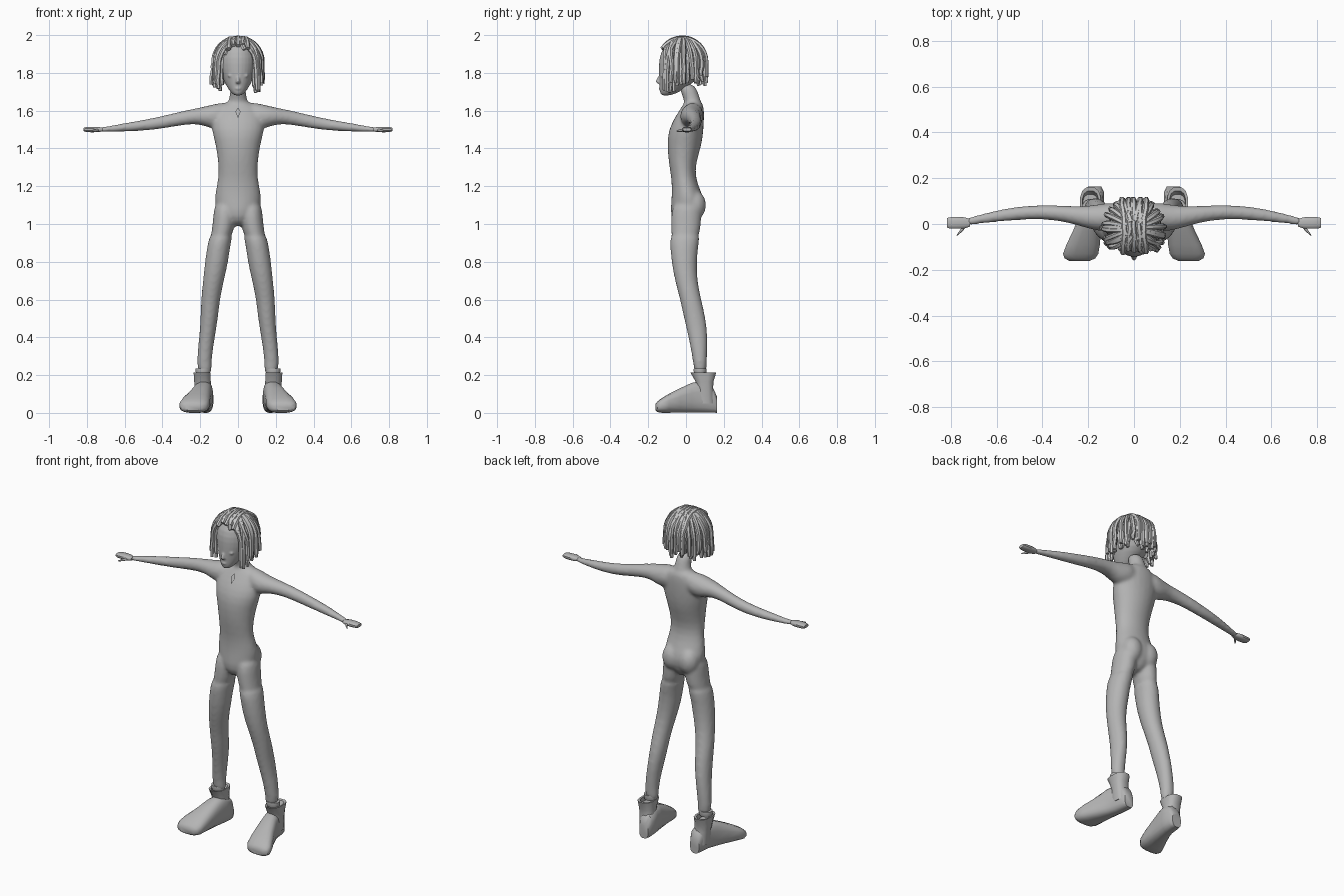
import bpy, bmesh, math, random
from mathutils import Vector

random.seed(4)
if "Cube" in bpy.data.objects:
    bpy.data.objects.remove(bpy.data.objects["Cube"])


def material(name, shade):
    mat = bpy.data.materials.new(name)
    mat.use_nodes = True
    colour = (shade, shade, shade, 1)
    mat.diffuse_color = colour
    mat.node_tree.nodes["Principled BSDF"].inputs["Base Color"].default_value = colour
    return mat


grey = material("plain grey", 0.46)
pale = material("pale grey", 0.58)


def select(objects):
    bpy.ops.object.select_all(action="DESELECT")
    for obj in objects:
        obj.select_set(True)
    bpy.context.view_layer.objects.active = objects[0]


def finish(name, bm, mirror=False, subdivide=True):
    bmesh.ops.recalc_face_normals(bm, faces=bm.faces)
    mesh = bpy.data.meshes.new(name)
    bm.to_mesh(mesh)
    bm.free()
    obj = bpy.data.objects.new(name, mesh)
    bpy.context.collection.objects.link(obj)
    mesh.materials.append(grey)
    if mirror:
        obj.modifiers.new("mirror", "MIRROR").use_mirror_merge = False
    if subdivide:
        obj.modifiers.new("smooth", "SUBSURF").levels = 1
        mesh.shade_smooth()
    else:
        select([obj])
        bpy.ops.object.shade_smooth_by_angle(angle=math.radians(40))
    return obj


def loft(name, rings, axis="Z", sides=12, power=1.0, mirror=False, subdivide=True):
    """Each ring is (x, y, z, radius a, radius b), across the given axis."""
    bm = bmesh.new()
    loops = []
    grow = 1.045 if subdivide else 1.0
    for x, y, z, ra, rb in rings:
        loop = []
        for i in range(sides):
            t = math.tau * (i + 0.5) / sides
            c, s = math.cos(t), math.sin(t)
            u = math.copysign(abs(c) ** power, c) * ra * grow
            v = math.copysign(abs(s) ** power, s) * rb * grow
            offset = {"Z": (u, v, 0), "X": (0, u, v), "Y": (u, 0, v)}[axis]
            loop.append(bm.verts.new(Vector((x, y, z)) + Vector(offset)))
        loops.append(loop)
    for low, high in zip(loops, loops[1:]):
        for i in range(sides):
            j = (i + 1) % sides
            bm.faces.new((low[i], low[j], high[j], high[i]))
    bm.faces.new(loops[0])
    bm.faces.new(loops[-1])
    return finish(name, bm, mirror, subdivide)


def ball(name, centre, radii, mirror=False):
    bm = bmesh.new()
    bmesh.ops.create_uvsphere(bm, u_segments=12, v_segments=8, radius=1)
    bmesh.ops.scale(bm, vec=radii, verts=bm.verts)
    bmesh.ops.translate(bm, vec=centre, verts=bm.verts)
    return finish(name, bm, mirror)


def fuse(name, parts, voxel, rounds):
    """Join overlapping parts into one skin with soft transitions."""
    select(parts)
    bpy.ops.object.convert(target="MESH")
    bpy.ops.object.join()
    obj = bpy.context.object
    obj.name = name
    remesh = obj.modifiers.new("skin", "REMESH")
    remesh.mode = "VOXEL"
    remesh.voxel_size = voxel
    remesh.use_smooth_shade = True
    soften = obj.modifiers.new("soften", "SMOOTH")
    soften.factor = .5
    soften.iterations = rounds


# Body suit, hips, legs, arms and neck, fused into one skin
torso = loft("torso", [
    (0, 0, .985, .02, .045), (0, 0, 1.04, .095, .085), (0, .014, 1.11, .127, .092),
    (0, 0, 1.18, .118, .074), (0, -.014, 1.25, .102, .064), (0, -.02, 1.32, .104, .071),
    (0, -.008, 1.42, .117, .092), (0, 0, 1.5, .142, .093), (0, .02, 1.57, .138, .076),
    (0, .035, 1.615, .115, .06), (0, .04, 1.655, .055, .045)])
buttock = ball("buttock", (.055, .046, 1.1), (.065, .064, .08), mirror=True)
leg = loft("leg", [
    (.17, .076, .2, .037, .032), (.183, .075, .26, .039, .035), (.164, .065, .4, .041, .051),
    (.152, .047, .5, .046, .058), (.146, .025, .6, .05, .056), (.13, 0, .7, .055, .059),
    (.113, -.01, .8, .062, .067), (.1, -.01, .9, .06, .076), (.083, 0, .96, .063, .082)],
    mirror=True)
hip = loft("hip", [
    (.1, -.01, .9, .053, .07), (.079, 0, .97, .058, .077),
    (.071, 0, 1.04, .06, .082), (.067, .01, 1.13, .056, .074)], mirror=True)
arm = loft("arm", [
    (.03, .04, 1.585, .045, .06), (.1, .033, 1.574, .062, .068), (.15, .027, 1.567, .06, .061),
    (.21, .03, 1.574, .047, .041), (.3, .045, 1.56, .035, .037), (.4, .053, 1.538, .031, .034),
    (.5, .048, 1.522, .03, .029), (.6, .035, 1.512, .026, .023),
    (.7, .016, 1.5, .018, .015), (.735, .008, 1.5, .02, .014)], axis="X", mirror=True)
neck = loft("neck", [
    (0, .045, 1.57, .07, .05), (0, .04, 1.635, .055, .046), (0, .028, 1.67, .043, .043),
    (0, 0, 1.75, .043, .05)])
fuse("body", [torso, buttock, leg, hip, arm, neck], .009, 9)

# Boots: foot, shaft, rim and the cuff above
loft("boot_foot", [
    (.172, .163, .045, .03, .045), (.172, .14, .07, .042, .07), (.178, .08, .085, .046, .085),
    (.19, .03, .08, .052, .08), (.205, -.03, .066, .062, .066),
    (.222, -.09, .051, .074, .051), (.233, -.13, .039, .078, .039),
    (.236, -.15, .033, .068, .029), (.238, -.161, .03, .045, .018)],
    axis="Y", sides=16, power=.72, mirror=True, subdivide=False)
loft("boot_shaft", [
    (.178, .1, .05, .044, .056), (.185, .102, .13, .044, .043), (.188, .098, .165, .045, .048),
    (.19, .092, .213, .046, .07), (.19, .09, .211, .036, .055), (.19, .085, .185, .034, .045)],
    power=.75, mirror=True, subdivide=False)
loft("ankle_cuff", [
    (.186, .075, z, r, r - .005) for z, r in ((.205, .036), (.222, .041), (.236, .04))],
    mirror=True, subdivide=False)

# Hands and thumbs
loft("hand", [
    (x, .005, 1.5, width, thick) for x, width, thick in (
        (.715, .016, .01), (.74, .025, .014), (.775, .026, .015),
        (.805, .025, .013), (.817, .021, .009))],
    axis="X", power=.75, mirror=True, subdivide=False)
loft("thumb", [
    (.73, 0, 1.498, .014, .009), (.755, -.028, 1.495, .01, .008),
    (.776, -.053, 1.491, .003, .004)], axis="X", sides=8, mirror=True)

# Keyhole plate below the throat
bm = bmesh.new()
corners = [(0, -.036, 1.617), (.014, -.049, 1.594), (0, -.067, 1.562), (-.014, -.049, 1.594)]
bm.faces.new([bm.verts.new(c) for c in corners])
finish("keyhole", bm, subdivide=False)

# Head and face, fused into one skin
skull = loft("skull", [
    (0, -.108, 1.679, .018, .022), (0, -.088, 1.697, .038, .05), (0, -.066, 1.73, .06, .072),
    (0, -.036, 1.77, .079, .105), (0, -.022, 1.82, .096, .119), (0, -.018, 1.88, .1, .122),
    (0, -.018, 1.94, .082, .1), (0, -.018, 1.97, .045, .055)], sides=16)
nose = loft("nose", [
    (0, -.138, 1.742, .012, .01), (0, -.147, 1.751, .013, .02),
    (0, -.143, 1.765, .009, .014), (0, -.132, 1.795, .006, .008)], sides=8)
lips = ball("lips", (0, -.133, 1.717), (.019, .013, .008))
eyelid = ball("eyelid", (.036, -.124, 1.785), (.021, .012, .01), mirror=True)
ear = ball("ear", (.088, -.005, 1.785), (.012, .02, .028), mirror=True)
fuse("head", [skull, nose, lips, eyelid, ear], .005, 4)

# Hair: rope-like locks that follow the skull, then hang
curve = bpy.data.curves.new("hair_locks", "CURVE")
curve.dimensions = "3D"
curve.bevel_depth = .0125
curve.bevel_resolution = 1
curve.use_fill_caps = True


def lock(points):
    spline = curve.splines.new("POLY")
    spline.points.add(len(points) - 1)
    for point, co in zip(spline.points, points):
        point.co = (*co, 1)
        point.radius = 1
    spline.points[-1].radius = .75


def radial_lock(angle, size, length_shift):
    # Angle zero points to the front, where locks part towards the temples
    turn = (angle + math.pi) % math.tau - math.pi
    short = abs(turn) < math.radians(30)
    last = math.radians(random.uniform(58, 72) if short else 90)
    sway = random.uniform(-.15, .15)
    if abs(turn) < math.radians(50):
        sway = math.copysign(random.uniform(.2, .45), turn)
    size *= random.uniform(.97, 1)
    start = math.radians(14)
    points = []
    for k in range(8):
        t = k / 7
        phi = start + t * (last - start)
        a = angle + sway * t
        r = size * math.sin(phi)
        points.append((math.sin(a) * r * 1.02, -.02 - math.cos(a) * r,
                       1.86 + size * math.cos(phi)))
    if not short:
        x, y, z = points[-1]
        end = random.uniform(1.73, 1.79) + length_shift
        if abs(turn) < math.radians(75):
            end -= .035
        flare = random.uniform(.97, 1.08)
        for t in (.35, .7, 1):
            f = 1 + (flare - 1) * t
            wave = random.uniform(-.004, .004)
            points.append((x * f + wave, -.02 + (y + .02) * f - wave, z + (end - z) * t))
    lock(points)


for size, count, shift in ((.128, 28, 0), (.108, 24, -.01)):
    for i in range(count):
        radial_lock(math.tau * (i + random.uniform(.25, .75)) / count, size, shift)

# Central locks run from the hairline over the crown to the nape
for i in range(5):
    x = (i - 2) * .021
    first = random.uniform(-60, -45)
    path = []
    for k in range(13):
        phi = math.radians(first + (90 - first) * k / 12)
        path.append((x * (1 + .25 * abs(math.sin(phi))) + random.uniform(-.003, .003),
                     -.02 + .127 * math.sin(phi),
                     1.86 + (.1275 - abs(x) * .12) * math.cos(phi)))
    path.append((x * 1.3, .108, random.uniform(1.74, 1.79)))
    lock(path)

hair = bpy.data.objects.new("hair_locks", curve)
bpy.context.collection.objects.link(hair)
curve.materials.append(pale)
select([hair])
bpy.ops.object.convert(target="MESH")
bpy.ops.object.shade_smooth_by_angle(angle=math.radians(50))
